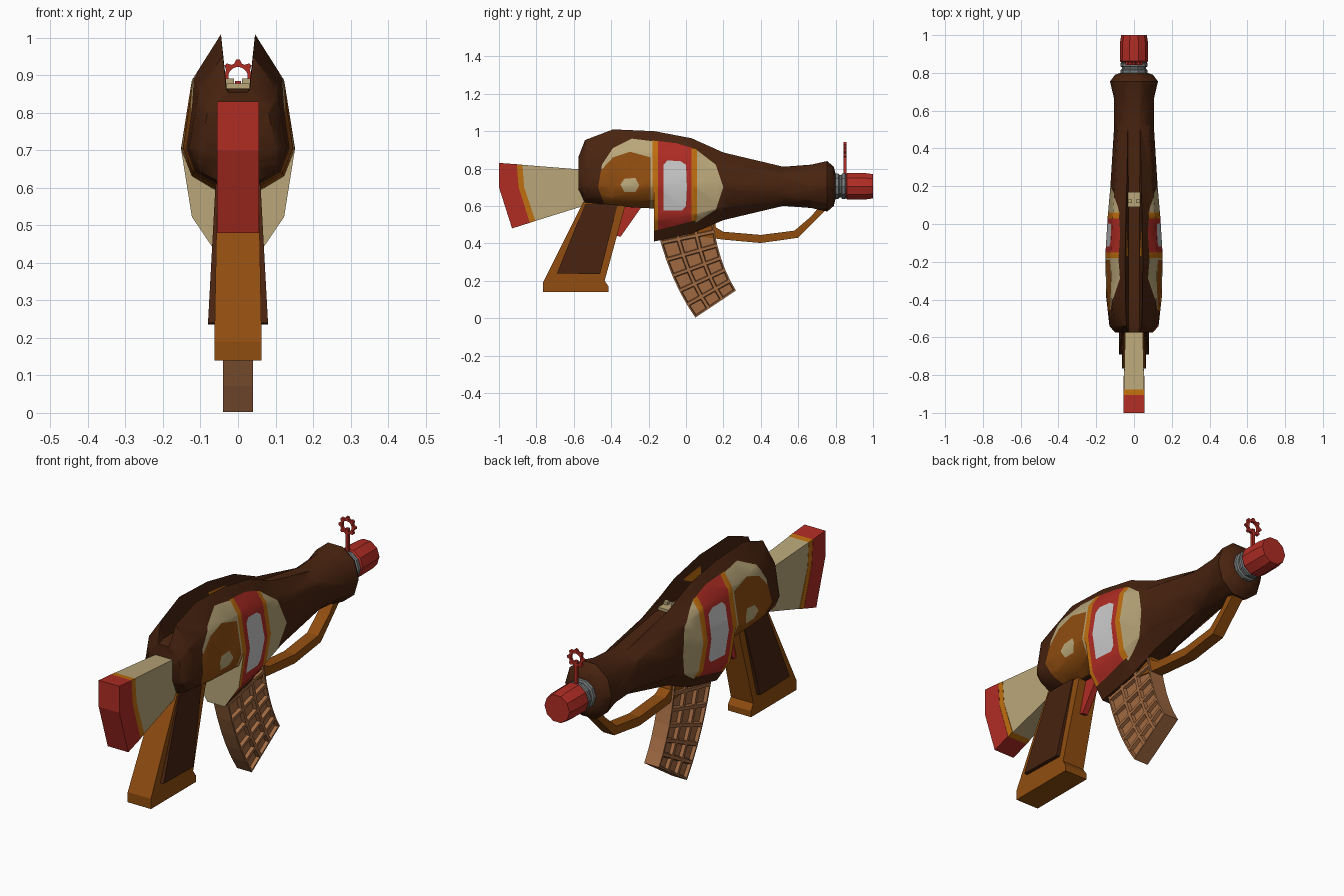
import bpy, bmesh, math
from mathutils import Vector

old = bpy.data.objects.get("Cube")
if old:
    bpy.data.objects.remove(old)

AXIS = 0.705  # height of the barrel axis


def material(name, r, g, b):
    lin = [(c / 255 / 12.92) if c < 11 else ((c / 255 + 0.055) / 1.055) ** 2.4 for c in (r, g, b)]
    m = bpy.data.materials.new(name)
    m.use_nodes = True
    m.diffuse_color = (*lin, 1)
    m.node_tree.nodes["Principled BSDF"].inputs["Base Color"].default_value = (*lin, 1)
    return m


brown = material("dark_brown", 72, 35, 15)
cream = material("cream", 186, 167, 122)
red = material("red", 176, 44, 36)
orange = material("orange", 192, 110, 14)
wood = material("wood_orange", 144, 77, 16)
tan = material("waffle_tan", 160, 105, 65)
white = material("label_white", 200, 200, 200)
metal = material("metal_grey", 118, 122, 122)


def finish(name, bm, mats, smooth=None):
    bmesh.ops.recalc_face_normals(bm, faces=bm.faces[:])
    mesh = bpy.data.meshes.new(name)
    bm.to_mesh(mesh)
    bm.free()
    ob = bpy.data.objects.new(name, mesh)
    bpy.context.collection.objects.link(ob)
    for m in mats:
        mesh.materials.append(m)
    if smooth:
        bpy.ops.object.select_all(action='DESELECT')
        ob.select_set(True)
        bpy.context.view_layer.objects.active = ob
        bpy.ops.object.shade_smooth_by_angle(angle=math.radians(smooth))
    return ob


def prism(name, points, mat, half=0.03):
    """Side outline (y, z[, half width]) extruded across x."""
    bm = bmesh.new()
    sides = []
    for s in (1, -1):
        sides.append([bm.verts.new((s * (p[2] if len(p) > 2 else half), p[0], p[1])) for p in points])
        bm.faces.new(sides[-1])
    n = len(points)
    for i in range(n):
        j = (i + 1) % n
        bm.faces.new((sides[0][i], sides[0][j], sides[1][j], sides[1][i]))
    return finish(name, bm, [mat])


def loft(rings):
    bm = bmesh.new()
    loops = [[bm.verts.new(p) for p in ring] for ring in rings]
    for a, b in zip(loops, loops[1:]):
        for i in range(len(a)):
            j = (i + 1) % len(a)
            bm.faces.new((a[i], a[j], b[j], b[i]))
    bm.faces.new(loops[0])
    bm.faces.new(loops[-1])
    return bm


def lathe(name, profile, mat, n=10):
    rings = [[(r * math.cos(k * math.tau / n), y, AXIS + r * math.sin(k * math.tau / n))
              for k in range(n)] for y, r in profile]
    return finish(name, loft(rings), [mat], 30)


def box(name, x, y, z, sx, sy, sz, mat):
    bm = bmesh.new()
    bmesh.ops.create_cube(bm, size=1)
    for v in bm.verts:
        v.co = Vector((x + v.co.x * sx, y + v.co.y * sy, z + v.co.z * sz))
    return finish(name, bm, [mat])


# Bottle-shaped body: ten-sided rings with a sighting groove along the top
def body_ring(y, rx, up, low):
    half = []
    for deg in (72, 36, 0, -36, -72):
        a = math.radians(deg)
        half.append((rx * math.cos(a), y, AXIS + math.sin(a) * (up if deg > 0 else low)))
    top = half[0][2]
    floor = min(0.865, top - 0.008) if y < 0.4 else top
    gx = min(0.03, half[0][0] * 0.8)
    half.insert(0, (gx, y, floor))
    return half + [(-x, yy, z) for x, yy, z in reversed(half)]


body = loft([body_ring(*r) for r in (
    (-0.575, 0.10, 0.165, 0.02), (-0.54, 0.13, 0.26, 0.10), (-0.39, 0.147, 0.32, 0.112),
    (-0.17, 0.152, 0.31, 0.125), (-0.17, 0.152, 0.31, 0.31), (0.03, 0.14, 0.27, 0.265),
    (0.2, 0.125, 0.19, 0.19), (0.52, 0.105, 0.11, 0.11), (0.67, 0.107, 0.122, 0.122),
    (0.755, 0.127, 0.142, 0.142), (0.79, 0.10, 0.11, 0.11), (0.8, 0.07, 0.07, 0.07))])
bmesh.ops.remove_doubles(body, verts=body.verts[:], dist=0.0005)
bmesh.ops.triangulate(body, faces=body.faces[:])


def paint(outline, index):
    """Cut a convex side outline (y, z) into both flanks and colour it."""
    pts = [Vector((0, y, z)) for y, z in outline]
    mid = sum(pts, Vector()) / len(pts)
    faces = [f for f in body.faces if abs(f.calc_center_median().x) > 0.042]
    for p, q in zip(pts, pts[1:] + pts[:1]):
        out = (q - p).cross(Vector((1, 0, 0))).normalized()
        if out.dot(mid - p) > 0:
            out.negate()
        geom = set(faces)
        for f in faces:
            geom.update(f.edges)
            geom.update(f.verts)
        res = bmesh.ops.bisect_plane(body, geom=list(geom), dist=1e-5, plane_co=p, plane_no=out)
        faces = [f for f in res["geom"] if isinstance(f, bmesh.types.BMFace)
                 and out.dot(f.calc_center_median() - p) < 0]
    for f in faces:
        f.material_index = index


# Painted flank panels and label
paint([(-.17, .945), (-.29, .96), (-.39, .91), (-.45, .82), (-.46, .70), (-.42, .58), (-.17, .57)], 1)
paint([(.05, .905), (.16, .82), (.2, .7), (.16, .58), (.05, .51)], 1)
paint([(-.19, .86), (-.3, .89), (-.39, .86), (-.455, .79), (-.47, .7), (-.43, .59), (-.19, .59)], 4)
paint([(-.35, .715), (-.33, .745), (-.27, .75), (-.25, .71), (-.27, .675), (-.33, .675)], 1)
paint([(-.18, .95), (-.05, .935), (.06, .9), (.06, .525), (-.18, .465)], 3)
paint([(-.15, .947), (-.05, .935), (.03, .912), (.03, .517), (-.15, .472)], 2)
paint([(-.12, .82), (-.1, .843), (-.03, .84), (0, .82), (.005, .7), (0, .6), (-.02, .577), (-.12, .577)], 5)
body.normal_update()
for f in body.faces:
    if abs(f.normal.y) > 0.98 and abs(f.calc_center_median().y + 0.17) < 0.01:
        f.material_index = 1
finish("body", body, [brown, cream, red, orange, wood, white], 42)

# Shoulder stock with banded butt
prism("stock", [(-.875, .82, .054), (-.5, .79, .045), (-.5, .615, .045), (-.805, .52, .052),
                (-.865, .7, .054)], cream)
prism("stock_band", [(-.905, .823), (-.875, .82), (-.865, .7), (-.805, .52), (-.835, .51),
                     (-.895, .7)], orange, 0.055)
prism("stock_butt", [(-1, .83), (-.905, .823), (-.895, .7), (-.835, .51), (-.93, .48),
                     (-1, .7)], red, 0.056)

# Pistol grip with side panels, and trigger
prism("grip", [(-.765, .14, .063), (-.765, .19, .063), (-.55, .62, .055), (-.32, .62, .055),
               (-.435, .2, .061), (-.415, .17, .063), (-.415, .14, .063)], wood)
prism("grip_panels", [(-.69, .24, .08), (-.54, .61, .06), (-.365, .61, .06), (-.46, .235, .08)], brown)
prism("trigger", [(-.37, .44), (-.35, .435), (-.22, .62), (-.34, .62)], red, 0.015)

# Front hand guard loop
prism("hand_guard", [(-.02, .45), (.2, .42), (.4, .402), (.6, .43), (.72, .55), (.79, .62), (.74, .63),
                     (.67, .545), (.58, .468), (.4, .445), (.2, .462), (.16, .485), (.15, .54),
                     (-.02, .5)], wood, 0.03)

# Curved waffle magazine
def curve(a, b, c, t):
    return Vector(a) * (1 - t) ** 2 + Vector(b) * 2 * t * (1 - t) + Vector(c) * t * t


ROWS, COLS = 6, 3
mag = bmesh.new()
grids = []
for s in (1, -1):
    grid = []
    for r in range(ROWS + 1):
        left = curve((-.16, .5), (-.09, .2), (.05, .003), r / ROWS)
        right = curve((.14, .54), (.17, .3), (.267, .148), r / ROWS)
        line = [left.lerp(right, c / COLS) for c in range(COLS + 1)]
        grid.append([mag.verts.new((s * 0.04, p.x, p.y)) for p in line])
    grids.append(grid)
cells = [mag.faces.new((g[r][c], g[r][c + 1], g[r + 1][c + 1], g[r + 1][c]))
         for g in grids for r in range(ROWS) for c in range(COLS)]
rims = []
for g in grids:
    rims.append(g[0] + [row[-1] for row in g[1:]] + g[-1][-2::-1] + [row[0] for row in g[-2:0:-1]])
for i in range(len(rims[0])):
    j = (i + 1) % len(rims[0])
    mag.faces.new((rims[0][i], rims[0][j], rims[1][j], rims[1][i]))
bmesh.ops.recalc_face_normals(mag, faces=mag.faces[:])
bmesh.ops.inset_individual(mag, faces=cells, thickness=0.011, depth=0)
bmesh.ops.inset_individual(mag, faces=cells, thickness=0.006, depth=-0.016)
finish("magazine", mag, [tan])

# Muzzle
lathe("muzzle_collar", [(.785, .06), (.795, .072), (.815, .072), (.82, .064), (.83, .064),
                        (.835, .072), (.85, .072), (.865, .06)], metal)
lathe("muzzle_cap", [(.853, .064), (.862, .075), (.96, .074), (1.0, .068)], red)

# Front sight: post with a toothed ring
box("sight_post", 0, .85, .825, .016, .014, .12, red)
ring = bmesh.new()
N = 32
verts = []
for k in range(N):
    a = math.tau * (k + 0.5) / N
    outer = 0.046 if k % 4 in (0, 3) else 0.036
    verts.append([ring.verts.new((rad * math.sin(a), y, .896 + rad * math.cos(a)))
                  for rad, y in ((.026, .843), (outer, .843), (outer, .857), (.026, .857))])
for k in range(N):
    a, b = verts[k], verts[(k + 1) % N]
    for i in range(4):
        j = (i + 1) % 4
        ring.faces.new((a[i], a[j], b[j], b[i]))
finish("sight_ring", ring, [red])

# Rear sight in the groove
box("rear_sight_base", 0, .13, .868, .064, .08, .02, cream)
for side, x in (("left", .021), ("right", -.021)):
    box("rear_sight_ear_" + side, x, .12, .884, .022, .02, .016, cream)
